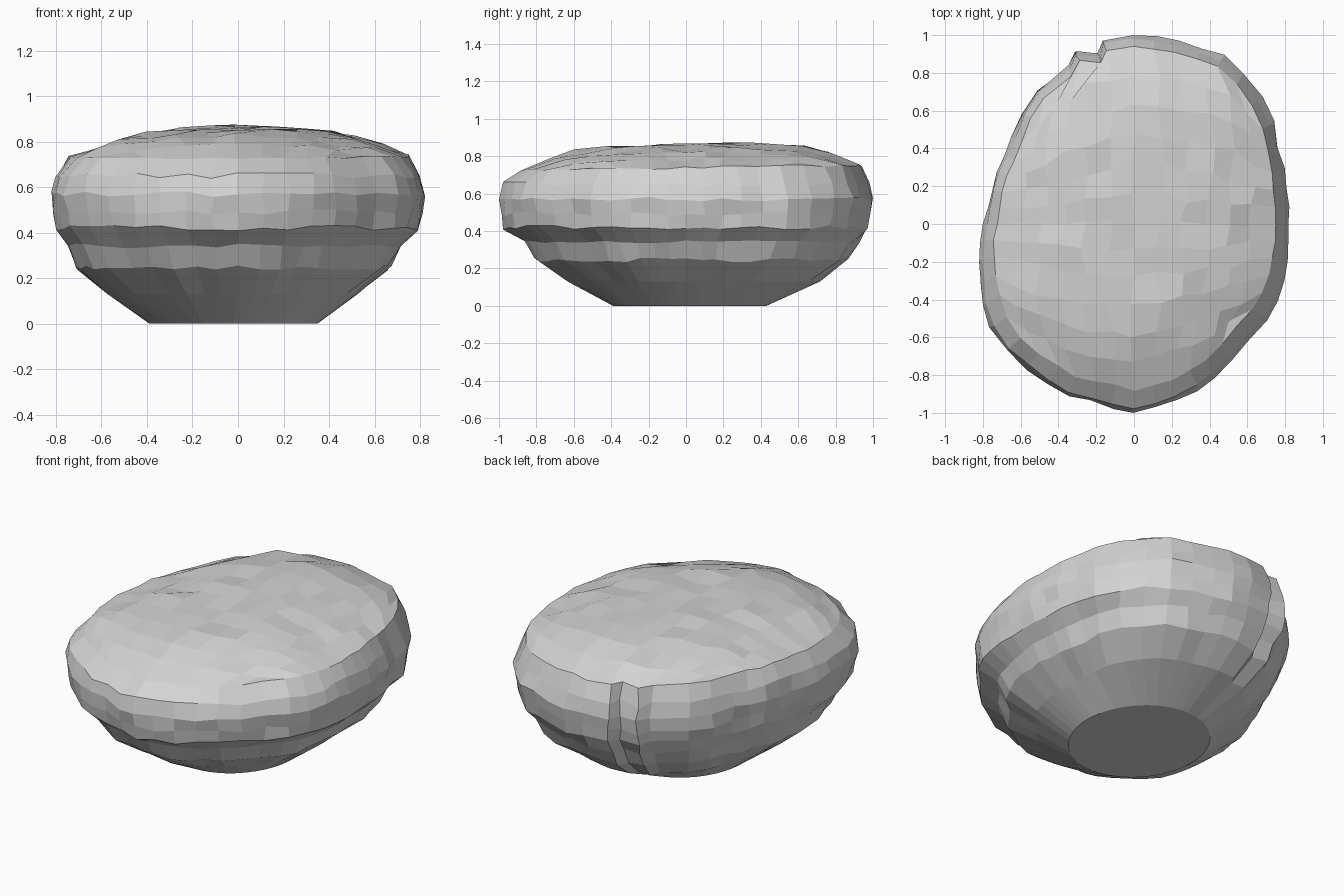
import bpy, bmesh, math, random
from mathutils import Vector

random.seed(4)
if "Cube" in bpy.data.objects:
    bpy.data.objects.remove(bpy.data.objects["Cube"], do_unlink=True)

# Plan outline of the widest part, anticlockwise from +x, with the notch at the back
OUTLINE = [(.82, 0), (.8, .2), (.76, .42), (.74, .56), (.6, .77), (.47, .89), (.2, .97),
           (0, 1), (-.16, .98), (-.19, .91), (-.31, .92), (-.35, .84), (-.45, .78),
           (-.59, .6), (-.66, .4), (-.74, .25), (-.78, .05), (-.82, -.15), (-.81, -.33),
           (-.75, -.58), (-.55, -.78), (-.33, -.93), (-.2, -.94), (0, -1), (.25, -.92),
           (.48, -.77), (.58, -.63), (.74, -.46), (.81, -.2), (.82, -.1)]
TURN = 2 * math.pi
POLAR = sorted((math.atan2(y, x) % TURN, math.hypot(x, y)) for x, y in OUTLINE)
POLAR.append((TURN, POLAR[0][1]))

# Rim directions, in degrees, that move onto the corners of the notch
NOTCH = {97: 99.3, 104: 101.9, 111: 108.8, 118: 112.8}


def outline_point(angle):
    """Point on the plan outline in a given direction."""
    angle %= TURN
    for (a, ra), (b, rb) in zip(POLAR, POLAR[1:]):
        if a <= angle <= b:
            r = ra + (rb - ra) * (angle - a) / (b - a)
            return Vector((math.cos(angle) * r, math.sin(angle) * r, 0))


def wobble(amount):
    return random.uniform(-amount, amount)


def shift(amount, height):
    return Vector((wobble(amount), wobble(amount), wobble(height)))


def lean(angle, amount):
    """Extra width towards the back right, less towards the front left."""
    return amount * math.cos(angle - math.radians(130))


bm = bmesh.new()

# Domed top: a square grid rounded into a disc, then fitted to the outline;
# the dome falls off sooner across the width than along the length
bmesh.ops.create_grid(bm, x_segments=12, y_segments=12, size=1)
rim = {v for v in bm.verts if v.is_boundary}
angles = {}
for v in bm.verts:
    u, w = v.co.x, v.co.y
    x, y = u * math.sqrt(1 - w * w / 2), w * math.sqrt(1 - u * u / 2)
    t, angle = math.hypot(x, y), math.atan2(y, x)
    if v in rim:
        degrees = math.degrees(angle)
        angle = math.radians(NOTCH.get(round(degrees), degrees))
    angles[v] = angle
    p = outline_point(angle) * t * (.91 + .03 * math.sin(angle))
    p.z = .738 + .015 * p.y + .122 * (1 - t ** (2.5 + 1.8 * math.sin(angle) ** 2))
    v.co = p + (shift(.007, .006) if v in rim else shift(.02, .011))

# Sides: rings pulled down from the rim, stepping in below the widest part
rings = [(.65, .975, 0), (.57, 1, 0), (.49, .99, 0), (.42, .975, 0),
         (.34, .895, .035), (.245, .84, .042)]
edges = [e for e in bm.edges if e.is_boundary]


def pull_down(edges):
    """Extrude the open border; return its new edges and vertices."""
    lookup = {v.co.copy().freeze(): angles[v] for e in edges for v in e.verts}
    made = bmesh.ops.extrude_edge_only(bm, edges=edges)["geom"]
    verts = [g for g in made if isinstance(g, bmesh.types.BMVert)]
    for v in verts:
        angles[v] = lookup[v.co.copy().freeze()]
    return [g for g in made if isinstance(g, bmesh.types.BMEdge) and g.is_boundary], verts


for z, scale, skew in rings:
    edges, verts = pull_down(edges)
    for v in verts:
        v.co = outline_point(angles[v]) * (scale + lean(angles[v], skew)) + shift(.009, .013)
        v.co.z += z

# Underside: a lower ring that bulges to the back and right, then the foot
edges, verts = pull_down(edges)
for v in verts:
    v.co = outline_point(angles[v]) * (.675 + lean(angles[v], .055))
    v.co.z = .13
edges, verts = pull_down(edges)
for v in verts:
    v.co = (-.02 + .37 * math.cos(angles[v]), .02 + .41 * math.sin(angles[v]), 0)
bmesh.ops.contextual_create(bm, geom=edges)
bmesh.ops.recalc_face_normals(bm, faces=bm.faces)

mesh = bpy.data.meshes.new("boulder")
bm.to_mesh(mesh)
bm.free()

# Plain pale grey stone, faceted
stone = bpy.data.materials.new("pale_grey_stone")
stone.use_nodes = True
colour = (.66, .66, .66, 1)
stone.diffuse_color = colour
stone.node_tree.nodes["Principled BSDF"].inputs["Base Color"].default_value = colour
mesh.materials.append(stone)
bpy.context.collection.objects.link(bpy.data.objects.new("boulder", mesh))
